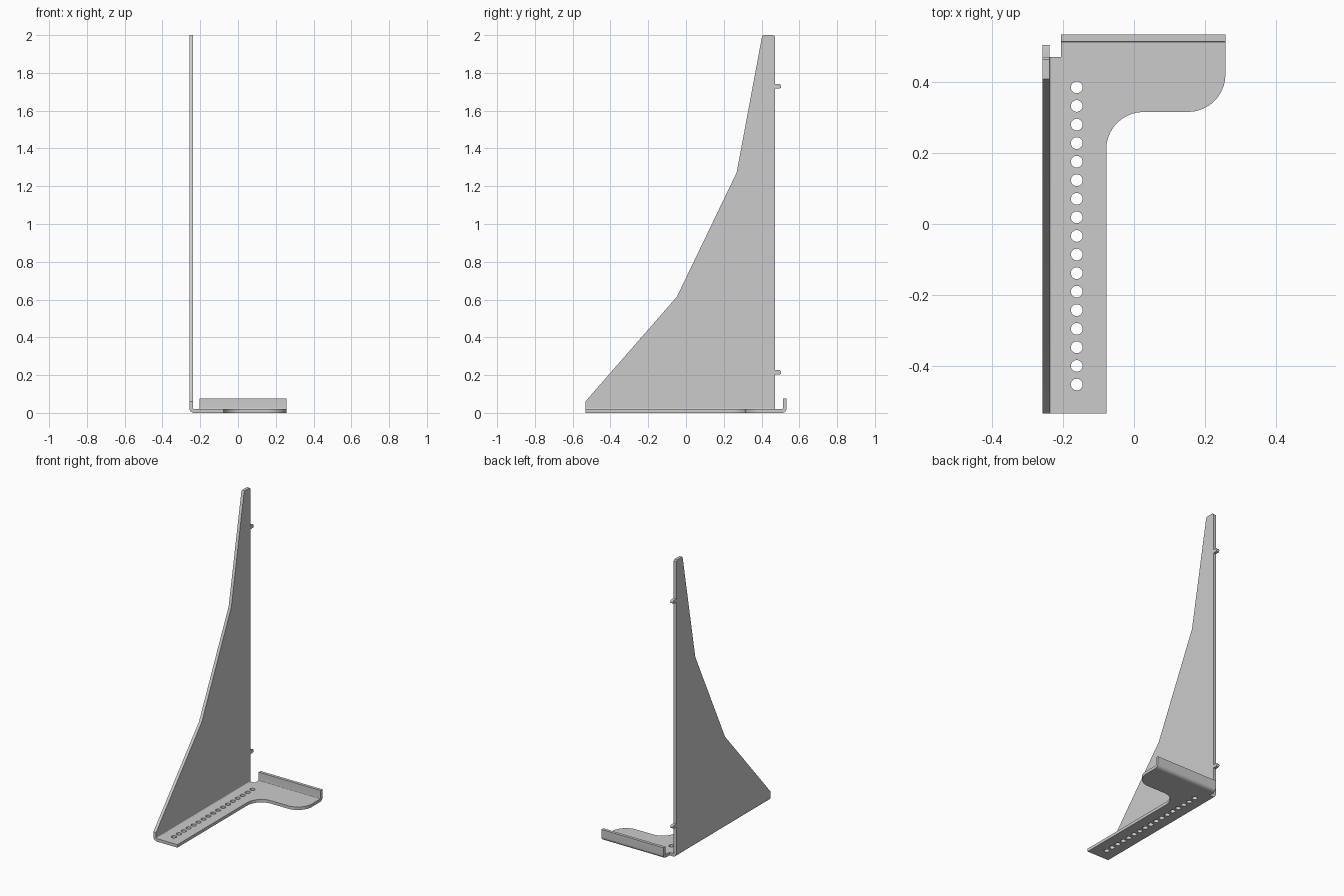
import bpy, bmesh
from math import pi, cos, sin
from mathutils import Vector

cube = bpy.data.objects.get("Cube")
if cube:
    bpy.data.objects.remove(cube, do_unlink=True)

# Single grey metal finish
grey = bpy.data.materials.new("grey_metal")
grey.use_nodes = True
colour = (0.6, 0.6, 0.6, 1)
grey.diffuse_color = colour
grey.node_tree.nodes["Principled BSDF"].inputs["Base Color"].default_value = colour

T = 0.02             # sheet thickness
R = 0.025            # outer bend radius
X, Y = 0.257, 0.533  # half width and half depth
WALL_BACK = 0.47
NOTCH_X = -0.205


def arc(cx, cy, r, a0, a1, n=10):
    """Points on an arc, angles in quarter turns."""
    angles = [(a0 + (a1 - a0) * i / n) * pi / 2 for i in range(n + 1)]
    return [(cx + r * cos(a), cy + r * sin(a)) for a in angles]


def finish(obj):
    obj.data.materials.clear()
    obj.data.materials.append(grey)
    bpy.ops.object.select_all(action="DESELECT")
    obj.select_set(True)
    bpy.context.view_layer.objects.active = obj
    bpy.ops.object.shade_smooth_by_angle()


def prism(name, profile, axis, lo, hi):
    """Extrude a 2D profile along x (profile y,z) or y (profile x,z)."""
    def place(p, d):
        return (d, p[0], p[1]) if axis == "x" else (p[0], d, p[1])
    bm = bmesh.new()
    face = bm.faces.new([bm.verts.new(place(p, lo)) for p in profile])
    ext = bmesh.ops.extrude_face_region(bm, geom=[face])
    verts = [v for v in ext["geom"] if isinstance(v, bmesh.types.BMVert)]
    step = Vector((hi - lo, 0, 0)) if axis == "x" else Vector((0, hi - lo, 0))
    bmesh.ops.translate(bm, verts=verts, vec=step)
    bmesh.ops.recalc_face_normals(bm, faces=bm.faces)
    mesh = bpy.data.meshes.new(name)
    bm.to_mesh(mesh)
    bm.free()
    obj = bpy.data.objects.new(name, mesh)
    bpy.context.collection.objects.link(obj)
    finish(obj)


def sheet(name, loops, thickness):
    """Flat sheet from an outline and hole loops, filled as a 2D curve."""
    curve = bpy.data.curves.new(name, "CURVE")
    curve.dimensions = "2D"
    curve.fill_mode = "BOTH"
    curve.extrude = thickness / 2
    for pts in loops:
        spline = curve.splines.new("POLY")
        spline.points.add(len(pts) - 1)
        for sp, p in zip(spline.points, pts):
            sp.co = (p[0], p[1], 0, 1)
        spline.use_cyclic_u = True
    temp = bpy.data.objects.new(name + "_curve", curve)
    bpy.context.collection.objects.link(temp)
    bpy.context.view_layer.update()
    graph = bpy.context.evaluated_depsgraph_get()
    mesh = bpy.data.meshes.new_from_object(temp.evaluated_get(graph))
    bpy.data.objects.remove(temp, do_unlink=True)
    obj = bpy.data.objects.new(name, mesh)
    bpy.context.collection.objects.link(obj)
    for v in mesh.vertices:
        v.co.z += thickness / 2
    bm = bmesh.new()
    bm.from_mesh(mesh)
    bmesh.ops.remove_doubles(bm, verts=bm.verts, dist=0.0001)
    bmesh.ops.recalc_face_normals(bm, faces=bm.faces)
    bm.to_mesh(mesh)
    bm.free()
    finish(obj)


# Tall tapering wall
prism("upright_wall", [(-Y, R), (-Y, 0.06), (-0.048, 0.615), (0.268, 1.272),
                       (0.402, 1.99), (0.408, 2), (0.462, 2),
                       (WALL_BACK, 1.992), (WALL_BACK, R)], "x", -X, -X + T)

# Rounded bend between wall and base
prism("wall_bend", arc(-X + R, R, R, 2, 3) + arc(-X + R, R, R - T, 3, 2),
      "y", -Y, WALL_BACK)

# Base sheet with a foot to the side and a row of round holes
F = 0.105
INNER_X, FOOT_Y = -0.078, 0.315
outline = [(-X + R, -Y), (INNER_X, -Y)]
outline += arc(INNER_X + F, FOOT_Y - F, F, 2, 1)
outline += arc(X - F, FOOT_Y + F, F, -1, 0)
outline += [(X, Y - R), (NOTCH_X, Y - R), (NOTCH_X, WALL_BACK),
            (-X + R, WALL_BACK)]
holes = [arc(-0.161, 0.384 - 0.0522 * i, 0.0165, 0, 4, 24)[:-1]
         for i in range(17)]
sheet("base_sheet", [outline] + holes, T)

# Upturned rear flange with its bend
prism("rear_flange", arc(Y - R, R, R, -1, 0) + [(Y, 0.075), (Y - T, 0.075)]
      + arc(Y - R, R, R - T, 0, -1), "x", NOTCH_X, X)

# Small locating tabs on the back edge of the wall
for label, z in (("lower", 0.215), ("upper", 1.729)):
    h, r, tip = 0.011, 0.007, 0.503
    prism(label + "_tab", [(WALL_BACK - 0.005, z - h)]
          + arc(tip - r, z - h + r, r, -1, 0, 4)
          + arc(tip - r, z + h - r, r, 0, 1, 4)
          + [(WALL_BACK - 0.005, z + h)], "x", -X, -X + T)
